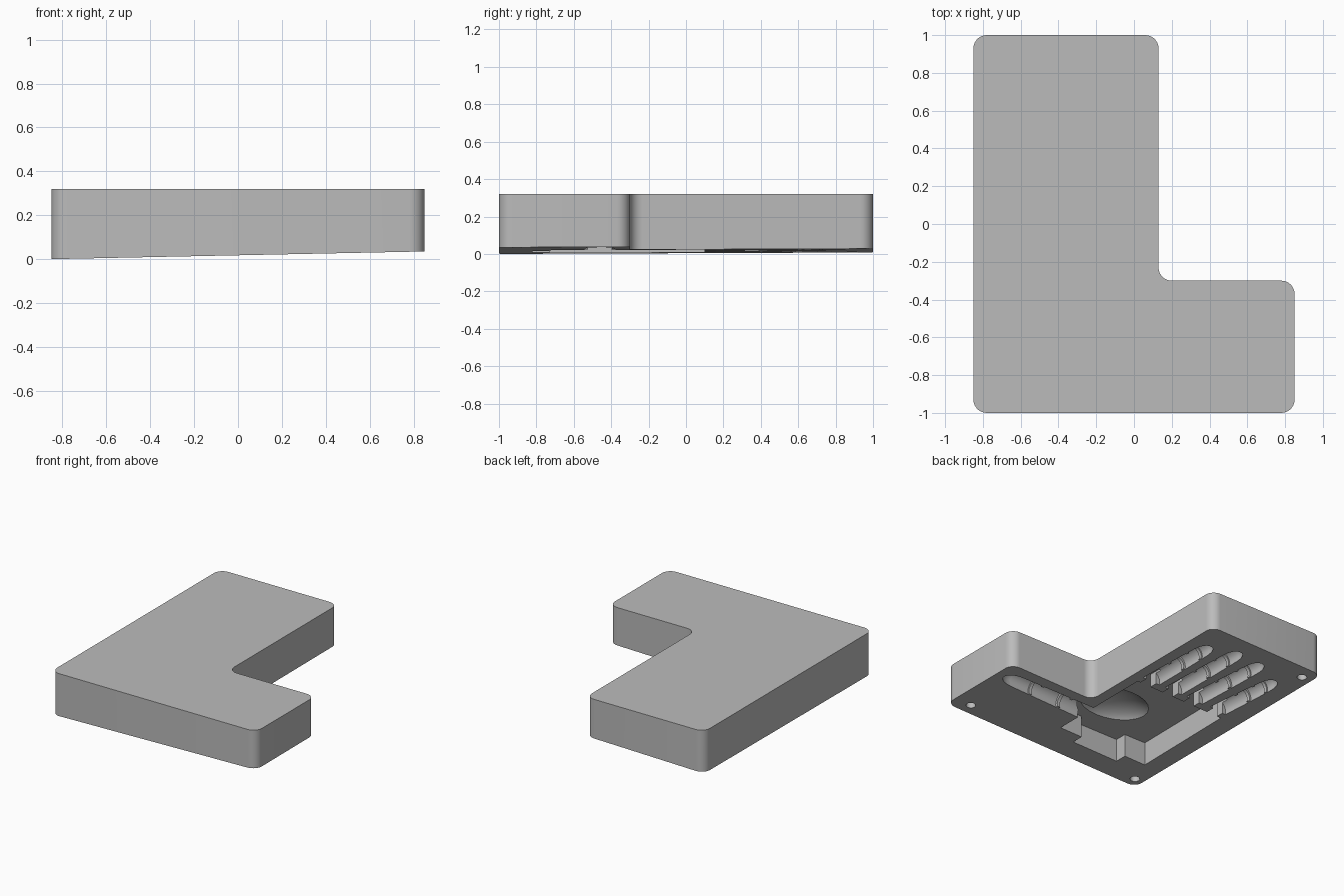
import bpy, bmesh, math
from mathutils import Vector, Matrix

old = bpy.data.objects.get("Cube")
if old:
    bpy.data.objects.remove(old, do_unlink=True)

grey = bpy.data.materials.new("plain grey")
grey.use_nodes = True
grey.diffuse_color = (0.5, 0.5, 0.5, 1)
grey.node_tree.nodes["Principled BSDF"].inputs["Base Color"].default_value = (0.5, 0.5, 0.5, 1)


def under(x, y):
    """Height of the slightly sloping underside."""
    return 0.0206 * (x + 0.85) + 0.004 * (y + 1)


def add_object(name, bm):
    bmesh.ops.recalc_face_normals(bm, faces=bm.faces)
    mesh = bpy.data.meshes.new(name)
    bm.to_mesh(mesh)
    bm.free()
    mesh.materials.append(grey)
    obj = bpy.data.objects.new(name, mesh)
    bpy.context.scene.collection.objects.link(obj)
    return obj


def rounded(points, radius, steps=8):
    """Outline with every square corner replaced by an arc."""
    out = []
    for i, p in enumerate(points):
        p = Vector(p)
        a = (Vector(points[i - 1]) - p).normalized()
        b = (Vector(points[(i + 1) % len(points)]) - p).normalized()
        centre = p + (a + b) * radius
        for k in range(steps + 1):
            t = k / steps * math.pi / 2
            out.append(centre - b * radius * math.cos(t) - a * radius * math.sin(t))
    return out


def prism(name, outline, bottom, top):
    bm = bmesh.new()
    low = [bm.verts.new((p[0], p[1], bottom(p[0], p[1]))) for p in outline]
    high = [bm.verts.new((p[0], p[1], top)) for p in outline]
    bm.faces.new(low[::-1])
    bm.faces.new(high)
    n = len(low)
    for i in range(n):
        j = (i + 1) % n
        bm.faces.new((low[i], low[j], high[j], high[i]))
    return add_object(name, bm)


# L-shaped block
corners = [(-0.85, -1), (0.85, -1), (0.85, -0.3), (0.13, -0.3), (0.13, 1), (-0.85, 1)]
block = prism("mould_block", rounded(corners, 0.07), under, 0.32)


def carve(cutter):
    mod = block.modifiers.new("carve", "BOOLEAN")
    mod.operation = "DIFFERENCE"
    mod.solver = "EXACT"
    mod.object = cutter
    bpy.context.view_layer.objects.active = block
    bpy.ops.object.modifier_apply(modifier=mod.name)
    bpy.data.objects.remove(cutter, do_unlink=True)


def carve_ball(centre, size):
    bm = bmesh.new()
    mat = Matrix.Translation(centre) @ Matrix.Diagonal((*size, 1))
    bmesh.ops.create_uvsphere(bm, u_segments=24, v_segments=12, radius=1, matrix=mat)
    carve(add_object("ball_cutter", bm))


def carve_rod(start, end, r1, r2):
    bm = bmesh.new()
    axis = end - start
    mat = Matrix.Translation((start + end) / 2) @ axis.to_track_quat("Z", "Y").to_matrix().to_4x4()
    bmesh.ops.create_cone(bm, cap_ends=True, segments=20, radius1=r1, radius2=r2,
                          depth=axis.length, matrix=mat)
    carve(add_object("rod_cutter", bm))


def carve_digit(start, end, radius, joints):
    """Jointed finger channel with a rounded tip."""
    def at(t):
        p = Vector(start).lerp(Vector(end), t)
        return Vector((p.x, p.y, under(p.x, p.y) + 0.02))
    length = (Vector(end) - Vector(start)).length
    stops = [0] + joints + [1 - radius * 1.3 / length]
    gap = 0.012 / length
    for i in range(len(stops) - 1):
        wide = radius * (1 - 0.06 * i)
        carve_rod(at(stops[i] + gap), at(stops[i + 1] - gap), wide, wide * 0.95)
    for t in joints:
        carve_rod(at(t - 2 * gap), at(t + 2 * gap), radius * 0.75, radius * 0.75)
    tip = at(stops[-1] - gap)
    along = abs(end[1] - start[1]) > abs(end[0] - start[0])
    wide, far = radius * 0.82, radius * 1.3
    carve_ball(tip, (wide, far, wide) if along else (far, wide, wide))


# Palm and wrist pocket
palm = [(-0.71, -0.73), (-0.53, -0.73), (-0.53, -0.82), (-0.14, -0.82), (-0.14, -0.73),
        (0.05, -0.73), (0.05, 0.1), (-0.7, 0.1)]
carve(prism("palm_cutter", palm, lambda x, y: -0.1, 0.18))

# Dished thumb base inside the palm
carve_ball((-0.2, -0.45, 0.12), (0.3, 0.22, 0.13))

# Fingers with their knuckle sockets
fingers = [(-0.02, -0.03, 0.81), (-0.22, -0.235, 0.885), (-0.41, -0.45, 0.865), (-0.62, -0.67, 0.75)]
for base_x, tip_x, tip_y in fingers:
    socket = [(base_x - 0.045, 0.05), (base_x + 0.045, 0.05), (base_x + 0.045, 0.21), (base_x - 0.045, 0.21)]
    carve(prism("knuckle_cutter", socket, lambda x, y: -0.1, 0.12))
    carve_digit((base_x, 0.15), (tip_x, tip_y), 0.077, [0.42, 0.7])

# Thumb
carve_digit((0.0, -0.46), (0.8, -0.46), 0.088, [0.3, 0.62])

# Locating holes in three corners
for x, y in [(-0.78, -0.92), (0.71, -0.91), (-0.77, 0.89)]:
    carve_rod(Vector((x, y, -0.05)), Vector((x, y, under(x, y) + 0.06)), 0.034, 0.034)

bpy.ops.object.select_all(action="DESELECT")
block.select_set(True)
bpy.context.view_layer.objects.active = block
bpy.ops.object.shade_smooth_by_angle(angle=math.radians(30))
